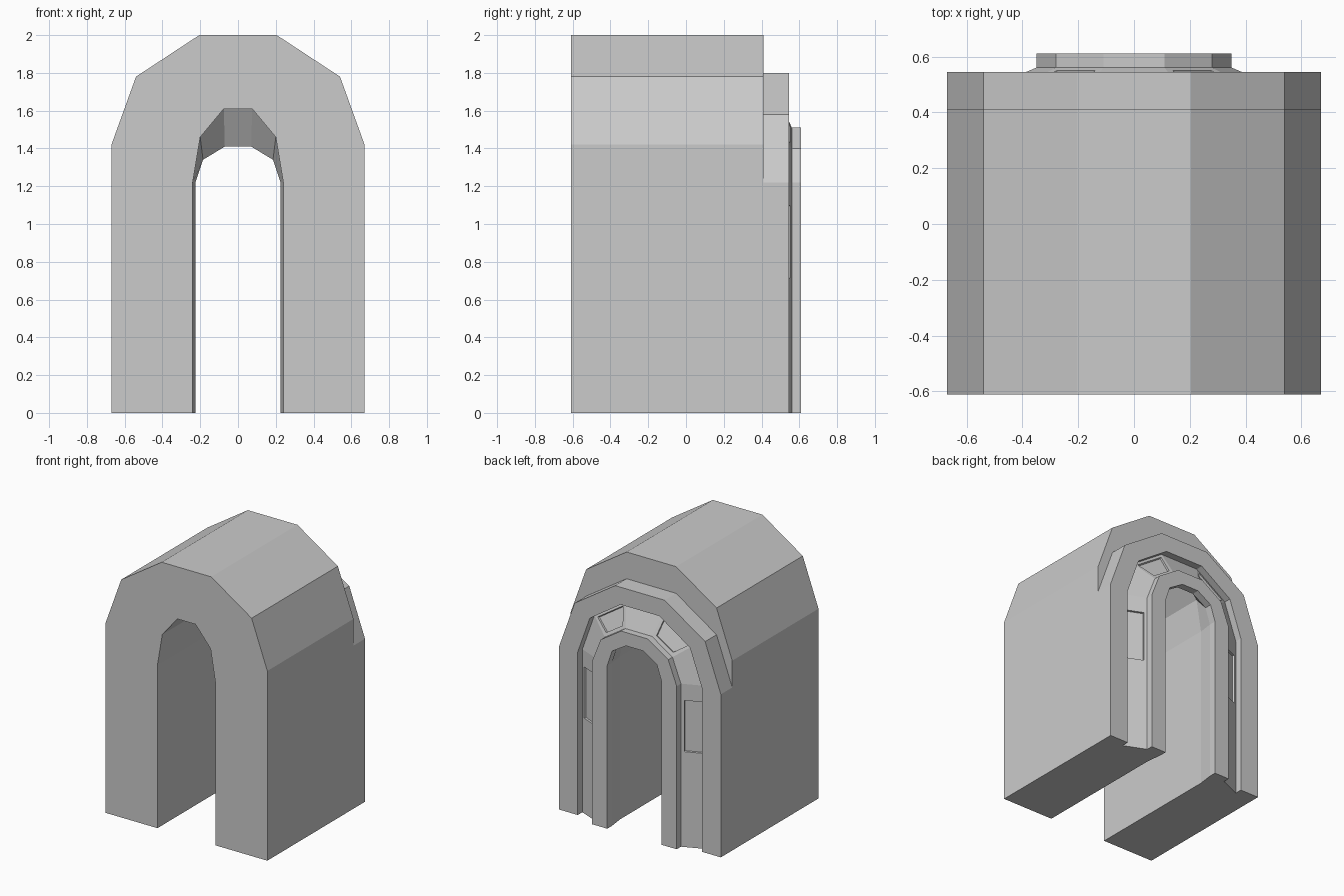
import bpy
import bmesh

if "Cube" in bpy.data.objects:
    bpy.data.objects.remove(bpy.data.objects["Cube"])

# Each arch: y position, then half profile (spring, shoulder, crown)
OUTER = [(0.67, 1.42), (0.54, 1.78), (0.205, 2.0)]
LOWER = [(x, z - (0.2)) for x, z in OUTER]
FRAME = [(0.515, 1.22), (0.415, 1.50), (0.16, 1.67)]
RING = [(0.35, 1.22), (0.28, 1.40), (0.11, 1.51)]
MOUTH = [(0.225, 1.22), (0.185, 1.34), (0.07, 1.41)]
TUNNEL = [(0.24, 1.22), (0.20, 1.46), (0.075, 1.61)]

SECTION = [
    (-0.61, OUTER), (0.41, OUTER),       # main vault
    (0.41, LOWER), (0.545, LOWER),       # stepped-down rear frame
    (0.545, FRAME), (0.49, FRAME),       # frame inner wall
    (0.56, RING), (0.61, RING),          # sloped channel and doorway ring
    (0.61, MOUTH), (0.555, MOUTH),       # doorway opening
    (0.44, TUNNEL), (-0.61, TUNNEL),     # tunnel
]
CHANNEL = 5                              # section step that is the channel
PANEL_Z = (0.69, 1.12)


def arch_points(y, half):
    w = half[0][0]
    right = [(w, 0)] + [(w, z) for z in PANEL_Z] + half
    full = right + [(-x, z) for x, z in reversed(right)]
    return [(x, y, z) for x, z in full]


bm = bmesh.new()
loops = [[bm.verts.new(p) for p in arch_points(y, h)] for y, h in SECTION]
count = len(loops[0])
panels = []
for i, a in enumerate(loops):
    b = loops[(i + 1) % len(loops)]
    for j in range(count - 1):
        f = bm.faces.new((a[j], a[j + 1], b[j + 1], b[j]))
        if i == CHANNEL and j in (1, 4, count - 6, count - 3):
            panels.append(f)

# Flat feet
for j in (0, count - 1):
    bm.faces.new([lp[j] for lp in loops])

bmesh.ops.remove_doubles(bm, verts=bm.verts, dist=0.0001)
bmesh.ops.dissolve_degenerate(bm, edges=bm.edges, dist=0.0001)
bmesh.ops.recalc_face_normals(bm, faces=bm.faces)

# Recessed panels in the channel
panels = [f for f in panels if f.is_valid]
bmesh.ops.inset_individual(bm, faces=panels, thickness=0.033)
bmesh.ops.inset_individual(bm, faces=panels, thickness=0.002, depth=-0.015)

mesh = bpy.data.meshes.new("arched_passage")
bm.to_mesh(mesh)
bm.free()
obj = bpy.data.objects.new("arched_passage", mesh)
bpy.context.collection.objects.link(obj)
